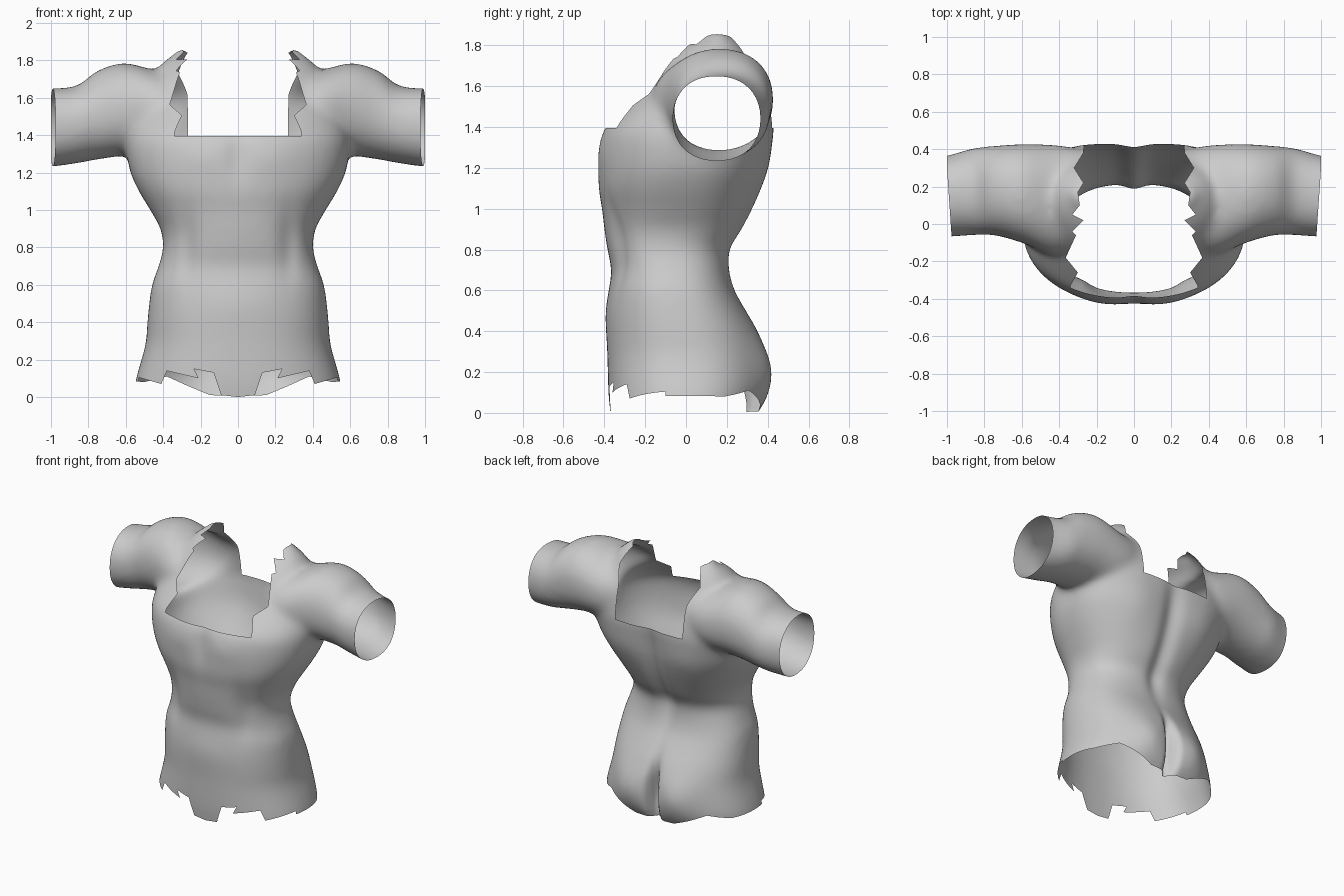
import bpy
import bmesh
from math import cos, sin, pi, exp
from mathutils import Vector

old = bpy.data.objects.get("Cube")
if old:
    bpy.data.objects.remove(old, do_unlink=True)


def make_material(name, colour):
    mat = bpy.data.materials.new(name)
    mat.use_nodes = True
    mat.diffuse_color = colour
    mat.node_tree.nodes["Principled BSDF"].inputs["Base Color"].default_value = colour
    return mat


grey = make_material("plain_grey", (0.6, 0.6, 0.6, 1))
cut_mark = make_material("cut_marker", (1, 0, 0, 1))


def spline(rows, steps=6):
    """Catmull-Rom interpolation through rows of numbers."""
    rows = [Vector(r) for r in rows]
    out = []
    for i in range(len(rows) - 1):
        a, b = rows[max(i - 1, 0)], rows[i]
        c, d = rows[i + 1], rows[min(i + 2, len(rows) - 1)]
        for k in range(steps):
            t = k / steps
            out.append(b + (c - a) * (t / 2) + (a * 2 - b * 5 + c * 4 - d) * (t * t / 2)
                       + (b * 3 - a - c * 3 + d) * (t ** 3 / 2))
    return out + [rows[-1]]


def loft(bm, rows, place, power, sides=72):
    """Closed skin through rounded sections: position, u low/high, v low/high, far-side squareness."""
    rings = []
    for t, ul, uh, vl, vh, far in spline(rows):
        ring = []
        for i in range(sides):
            c, s = cos(2 * pi * i / sides), sin(2 * pi * i / sides)
            p = 2 / (far if s > 0 else power)
            u = abs(c) ** p * (1 if c > 0 else -1)
            v = abs(s) ** p * (1 if s > 0 else -1)
            ring.append(bm.verts.new(place(t, (ul + uh + u * (uh - ul)) / 2,
                                           (vl + vh + v * (vh - vl)) / 2)))
        rings.append(ring)
    for r0, r1 in zip(rings, rings[1:]):
        for i in range(sides):
            j = (i + 1) % sides
            bm.faces.new((r0[i], r0[j], r1[j], r1[i]))
    bm.faces.new(rings[0])
    bm.faces.new(rings[-1])


def new_object(name, bm, mat):
    bmesh.ops.recalc_face_normals(bm, faces=bm.faces)
    mesh = bpy.data.meshes.new(name)
    bm.to_mesh(mesh)
    bm.free()
    mesh.materials.append(mat)
    obj = bpy.data.objects.new(name, mesh)
    bpy.context.collection.objects.link(obj)
    return obj


def bake(obj):
    """Replace the mesh by its modified result."""
    graph = bpy.context.evaluated_depsgraph_get()
    mesh = bpy.data.meshes.new_from_object(obj.evaluated_get(graph))
    obj.modifiers.clear()
    obj.data = mesh


# Trunk: height, half width, front, back, back squareness
trunk = [(-0.08, .56, -.36, .28, 2.3), (0, .56, -.37, .35, 2.3), (.1, .545, -.38, .39, 2.3),
         (.28, .495, -.385, .385, 2.3), (.4, .485, -.388, .35, 2.3), (.5, .475, -.385, .295, 2.4),
         (.6, .46, -.375, .24, 2.5), (.7, .425, -.365, .215, 2.5), (.8, .40, -.385, .22, 2.4),
         (.9, .415, -.40, .28, 2.4), (1.0, .47, -.412, .33, 2.4), (1.1, .53, -.43, .37, 2.5),
         (1.2, .575, -.43, .40, 2.7), (1.32, .598, -.42, .42, 3), (1.4, .595, -.395, .43, 3.2),
         (1.5, .57, -.305, .42, 3.2), (1.6, .53, -.21, .40, 3), (1.7, .47, -.145, .36, 2.6),
         (1.78, .41, -.06, .32, 2.4), (1.83, .35, .03, .27, 2.3), (1.86, .32, .08, .23, 2.3)]
bm = bmesh.new()
loft(bm, [(z, -w, w, f, b, k) for z, w, f, b, k in trunk], lambda t, u, v: (u, v, t), 2.3)

# Upper arms: distance out, front/back, bottom/top
arm = [(.2, -.08, .38, 1.35, 1.72), (.4, -.17, .42, 1.29, 1.735), (.6, -.10, .427, 1.29, 1.785),
       (.75, -.06, .417, 1.27, 1.745), (.86, -.06, .405, 1.25, 1.665),
       (1.0, -.07, .365, 1.23, 1.65), (1.06, -.07, .36, 1.23, 1.65)]
for side in (1, -1):
    loft(bm, [row + (2.2,) for row in arm], lambda t, u, v: (side * t, u, v), 2.2)
body = new_object("torso", bm, grey)

# Fuse into one skin
fuse = body.modifiers.new("fuse", 'REMESH')
fuse.mode = 'VOXEL'
fuse.voxel_size = 0.018
soft = body.modifiers.new("soften", 'SMOOTH')
soft.factor = 0.5
soft.iterations = 24
bake(body)

# Muscle forms: x, z, spread x, spread z, amount, facing
forms = [(0, 1.3, .06, .16, -.015, -1), (.18, 1.28, .14, .1, .01, -1),
         (.27, .82, .05, .18, -.018, -1), (0, .5, .2, .12, .008, -1),
         (0, 1.2, .07, .25, -.03, 1), (0, .85, .06, .2, -.03, 1),
         (0, .17, .035, .19, -.13, 1), (.19, .2, .14, .15, .04, 1),
         (.27, 1.2, .14, .18, .015, 1)]
bm = bmesh.new()
bm.from_mesh(body.data)
bm.normal_update()
for v in bm.verts:
    push = 0
    for x, z, sx, sz, amount, facing in forms:
        n = v.normal.y * facing
        if n > 0:
            g = exp(-((abs(v.co.x) - x) / sx) ** 2 - ((v.co.z - z) / sz) ** 2)
            push += facing * amount * g * min(1, n * 1.5)
    v.co.y += push
bm.to_mesh(body.data)
bm.free()
body.data.materials.clear()
body.data.materials.append(grey)


def cutter(name, points, low, high, axis):
    """Prism with a ragged outline, removed from the skin."""
    def place(p, h):
        return (p[0], p[1], h) if axis == 'z' else (p[0], h, p[1])
    bm = bmesh.new()
    face = bm.faces.new([bm.verts.new(place(p, low)) for p in points])
    moved = bmesh.ops.extrude_face_region(bm, geom=[face])["geom"]
    shift = Vector(place((0, 0), high - low))
    bmesh.ops.translate(bm, vec=shift,
                        verts=[g for g in moved if isinstance(g, bmesh.types.BMVert)])
    obj = new_object(name, bm, cut_mark)
    obj.hide_render = True
    cut = body.modifiers.new(name, 'BOOLEAN')
    cut.operation = 'DIFFERENCE'
    cut.solver = 'EXACT'
    cut.material_mode = 'TRANSFER'
    cut.object = obj
    return obj


def mirrored(half):
    return half + [(-x, y) for x, y in reversed(half) if x > 0]


neck = [(0, -.7), (.34, -.7), (.34, -.33), (.30, -.26), (.365, -.18), (.31, -.06),
        (.33, -.04), (.27, .02), (.33, .05), (.29, .1), (.30, .17), (.27, .22),
        (.32, .3), (.27, .38), (.25, .7), (0, .7)]
hem_front = [(0, 0), (.09, .01), (.13, .13), (.235, .15), (.21, .1), (.38, .14),
             (.41, .07), (.55, .11), (.8, .1), (.8, -.4)]
hem_back = [(0, .005), (.15, .01), (.27, .06), (.38, .11), (.5, .08), (.8, .1), (.8, -.4)]
wrist = [(.97, -.5), (.975, -.07), (1, .3), (1, .7), (1.4, .7), (1.4, -.5)]
cutters = [cutter("neck_cutter", mirrored(neck), 1.395, 2.4, 'z'),
           cutter("front_hem_cutter", mirrored(hem_front), -.9, -.1, 'y'),
           cutter("back_hem_cutter", mirrored(hem_back), -.11, .9, 'y')]
for side, label in ((1, "left"), (-1, "right")):
    cutters.append(cutter(label + "_arm_cutter", [(side * x, y) for x, y in wrist],
                          .8, 2.4, 'z'))
bake(body)

# Open the skin where it was cut
marked = {i for i, m in enumerate(body.data.materials) if m and m.name == cut_mark.name}
bm = bmesh.new()
bm.from_mesh(body.data)
bmesh.ops.delete(bm, geom=[f for f in bm.faces if f.material_index in marked],
                 context='FACES')
for f in bm.faces:
    f.material_index = 0
    f.smooth = True
bm.to_mesh(body.data)
bm.free()
body.data.materials.clear()
body.data.materials.append(grey)
for obj in cutters:
    bpy.data.objects.remove(obj, do_unlink=True)
bpy.data.materials.remove(cut_mark)
